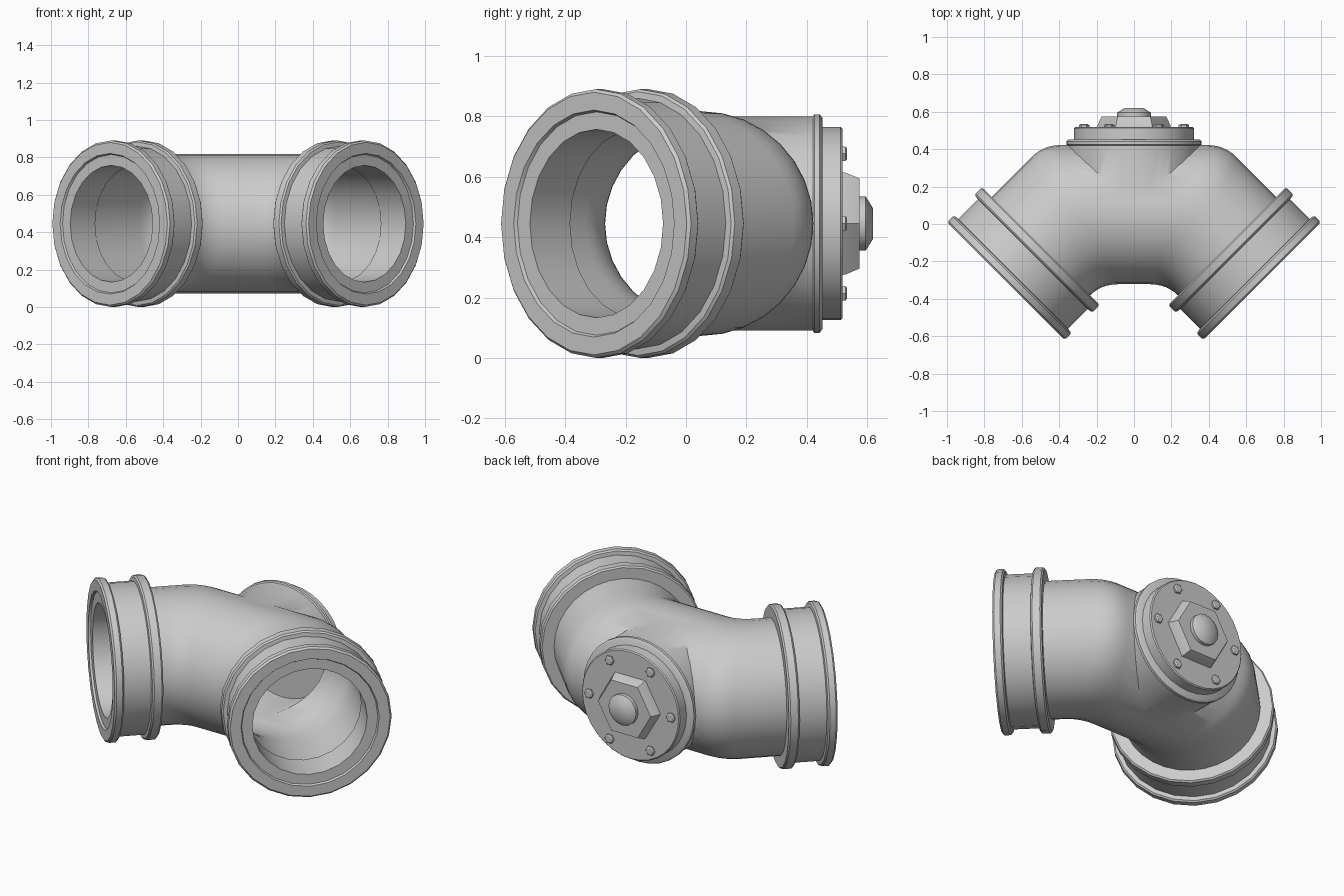
import bpy
import bmesh
from math import sin, cos, tan, pi, radians
from mathutils import Vector

cube = bpy.data.objects.get("Cube")
if cube:
    bpy.data.objects.remove(cube, do_unlink=True)

mat = bpy.data.materials.new("cast_grey")
mat.use_nodes = True
GREY = (0.6, 0.6, 0.6, 1)
mat.diffuse_color = GREY
mat.node_tree.nodes["Principled BSDF"].inputs["Base Color"].default_value = GREY

MID = 0.445                      # height of the pipe axis
BACK = Vector((0, 1, 0))
ARM = Vector((1, -1, 0)).normalized()
ARM_SIDE = Vector((1, 1, 0)).normalized()
ARM_END = Vector((0.685, -0.305, MID))


def loft(name, rings, capped=True, looped=False):
    """Skin a list of equal rings of points."""
    bm = bmesh.new()
    loops = [[bm.verts.new(p) for p in ring] for ring in rings]
    pairs = list(zip(loops, loops[1:]))
    if looped:
        pairs.append((loops[-1], loops[0]))
    n = len(loops[0])
    for a, b in pairs:
        for i in range(n):
            j = (i + 1) % n
            bm.faces.new((a[i], a[j], b[j], b[i]))
    if capped:
        bm.faces.new(loops[0])
        bm.faces.new(loops[-1])
    bmesh.ops.recalc_face_normals(bm, faces=bm.faces)
    mesh = bpy.data.meshes.new(name)
    bm.to_mesh(mesh)
    bm.free()
    obj = bpy.data.objects.new(name, mesh)
    bpy.context.collection.objects.link(obj)
    mesh.materials.append(mat)
    return obj


def lathe(name, profile, origin, axis, segs, **kw):
    """Turn (distance, radius) points about an axis lying flat."""
    up = Vector((0, 0, 1))
    side = axis.cross(up)
    rings = []
    for d, r in profile:
        rings.append([origin + axis * d + (side * cos(t) + up * sin(t)) * r
                      for t in (2 * pi * i / segs for i in range(segs))])
    return loft(name, rings, **kw)


def bent_pipe(name, radius, end_gap, segs=32, fillet=0.09, steps=6):
    """Straight middle with two arms, softened at the mitres."""
    rings = [[] for _ in range(steps + 2)]
    for i in range(segs):
        a = radius * cos(2 * pi * i / segs)
        h = radius * sin(2 * pi * i / segs)
        corner = Vector((0.33 + a * tan(pi / 8), 0.05 + a, MID + h))
        start = corner - Vector((fillet, 0, 0))
        stop = corner + ARM * fillet
        for k in range(steps + 1):
            t = k / steps
            rings[k].append(start * (1 - t) ** 2 + corner * 2 * t * (1 - t) + stop * t * t)
        rings[-1].append(ARM_END - ARM * end_gap + ARM_SIDE * a + Vector((0, 0, h)))
    mirrored = [[Vector((-p.x, p.y, p.z)) for p in ring] for ring in reversed(rings)]
    return loft(name, mirrored + rings)


def combine(obj, other, operation):
    mod = obj.modifiers.new(operation, 'BOOLEAN')
    mod.operation = operation
    mod.solver = 'EXACT'
    mod.object = other
    bpy.context.view_layer.objects.active = obj
    bpy.ops.object.modifier_apply(modifier=mod.name)
    bpy.data.objects.remove(other, do_unlink=True)


axis_point = Vector((0, 0, MID))

# hollow body: bent pipe plus the round boss on the back
body = bent_pipe("pipe_body", 0.372, 0.12)
boss = lathe("boss", [(0.06, 0.355), (0.42, 0.355), (0.425, 0.362), (0.442, 0.362),
                      (0.452, 0.35)], axis_point, BACK, 32)
combine(body, boss, 'UNION')
combine(body, bent_pipe("bore", 0.318, 0.05), 'DIFFERENCE')
combine(body, lathe("boss_bore", [(0.07, 0.308), (0.415, 0.308)], axis_point, BACK, 32),
        'DIFFERENCE')
parts = [body]

# double-ribbed collars on both pipe ends
collar = [(0.012, 0.312), (0.012, 0.37), (0, 0.376), (0, 0.435), (0.01, 0.445),
          (0.043, 0.445), (0.052, 0.437), (0.055, 0.415), (0.203, 0.415),
          (0.206, 0.437), (0.215, 0.445), (0.256, 0.445), (0.265, 0.437),
          (0.265, 0.36), (0.2, 0.36), (0.2, 0.312)]
for name, s in (("left_collar", 1), ("right_collar", -1)):
    origin = Vector((s * ARM_END.x, ARM_END.y, MID))
    inward = Vector((-s * ARM.x, -ARM.y, 0))
    parts.append(lathe(name, collar, origin, inward, 24, capped=False, looped=True))

# cover plate, hexagonal nut and centre knob
parts.append(lathe("cover_plate", [(0.44, 0.32), (0.512, 0.32), (0.518, 0.314)],
                   axis_point, BACK, 32))
parts.append(lathe("hex_nut", [(0.51, 0.198), (0.53, 0.194), (0.575, 0.172)],
                   axis_point, BACK, 6))
parts.append(lathe("centre_knob", [(0.56, 0.09), (0.595, 0.09), (0.62, 0.05)],
                   axis_point, BACK, 16))

# ring of cover bolts
for i in range(6):
    t = i * pi / 3
    centre = axis_point + Vector((cos(t), 0, sin(t))) * 0.267
    parts.append(lathe(f"cover_bolt_{i + 1}", [(0.51, 0.028), (0.528, 0.028), (0.534, 0.02)],
                       centre, BACK, 6))

# smooth shading with crisp edges
bpy.ops.object.select_all(action='DESELECT')
for obj in parts:
    obj.select_set(True)
bpy.context.view_layer.objects.active = body
bpy.ops.object.shade_smooth_by_angle(angle=radians(40))
